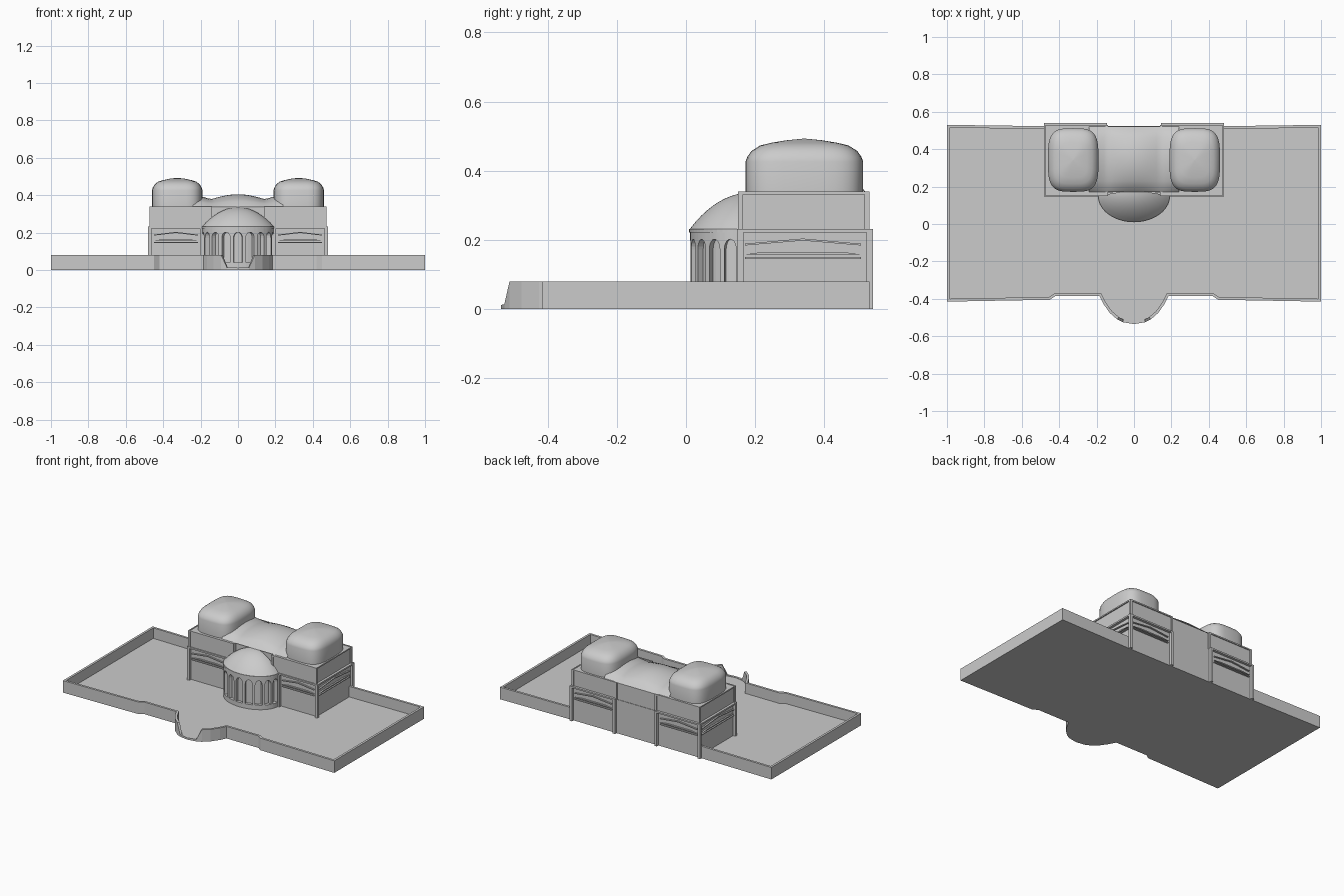
import bpy, bmesh
from math import sin, cos, pi, radians
from mathutils import Vector

if "Cube" in bpy.data.objects:
    bpy.data.objects.remove(bpy.data.objects["Cube"])


def mesh(name, verts, faces, smooth=False):
    me = bpy.data.meshes.new(name)
    me.from_pydata([tuple(v) for v in verts], [], faces)
    bm = bmesh.new()
    bm.from_mesh(me)
    bmesh.ops.remove_doubles(bm, verts=bm.verts, dist=1e-5)
    bmesh.ops.recalc_face_normals(bm, faces=bm.faces)
    bm.to_mesh(me)
    bm.free()
    ob = bpy.data.objects.new(name, me)
    bpy.context.collection.objects.link(ob)
    if smooth:
        bpy.context.view_layer.objects.active = ob
        ob.select_set(True)
        bpy.ops.object.shade_smooth_by_angle(angle=radians(35))
        ob.select_set(False)
    return ob


def prism(name, outline, offset):
    """Extrude a 3D outline along an offset vector."""
    n = len(outline)
    a = [Vector(p) for p in outline]
    b = [p + Vector(offset) for p in a]
    sides = [(i, (i + 1) % n, n + (i + 1) % n, n + i) for i in range(n)]
    return mesh(name, a + b, sides + [tuple(range(n)), tuple(range(n, 2 * n))])


def box(name, x0, x1, y0, y1, z0, z1):
    if x0 > x1:
        x0, x1 = x1, x0
    return prism(name, [(x0, y0, z0), (x1, y0, z0), (x1, y1, z0), (x0, y1, z0)], (0, 0, z1 - z0))


def loft(name, rings, closed=True, smooth=True, caps=False):
    n = len(rings[0])
    verts = [p for r in rings for p in r]
    faces = []
    for j in range(len(rings) - 1):
        for i in range(n if closed else n - 1):
            k = (i + 1) % n
            faces.append((j * n + i, j * n + k, (j + 1) * n + k, (j + 1) * n + i))
    if caps:
        faces += [tuple(range(n)), tuple(range(len(verts) - n, len(verts)))]
    return mesh(name, verts, faces, smooth)


# Courtyard outline (x, y, wall height), right half from the gate round to the back
half = [(0, -.535, .012), (.06, -.525, .014), (.09, -.51, .08), (.13, -.475, .08), (.165, -.425, .08),
        (.185, -.385, .08), (.42, -.385, .08), (.45, -.405, .08), (1, -.415, .08), (1, .53, .08),
        (.48, .523, .08), (0, .523, .08)]
loop = half + [(-x, y, h) for x, y, h in half[-2:0:-1]]
prism("courtyard_floor", [(x, y, 0) for x, y, h in loop], (0, 0, .01))

# Perimeter wall: mitred strip with lowered gate
n = len(loop)
sections = []
for i, (x, y, h) in enumerate(loop):
    p = Vector((x, y))
    d0 = (p - Vector(loop[i - 1][:2])).normalized()
    d1 = (Vector(loop[(i + 1) % n][:2]) - p).normalized()
    m = (Vector((-d0.y, d0.x)) + Vector((-d1.y, d1.x))).normalized()
    q = p + m * .015 / max(.5, m.dot(Vector((-d0.y, d0.x))))
    sections.append([(p.x, p.y, 0), (p.x, p.y, h), (q.x, q.y, h), (q.x, q.y, 0)])
loft("perimeter_wall", sections + sections[:1], smooth=False)

# Main lower body, recessed behind its frames
box("lower_body", -.464, .464, .166, .523, 0, .225)
box("upper_core", -.462, .462, .18, .52, .22, .335)


def framed(name, uaxis, u0, u1, face, out, z0, z1, t=.017, d=.014):
    """Raised rectangular frame on a facade; out is the outward sign."""
    a, b = sorted((face, face - out * d * 1.3))
    for tag, p0, p1, q0, q1 in (("post_a", u0, u0 + t, z0, z1), ("post_b", u1 - t, u1, z0, z1),
                                ("rail", u0, u1, z1 - t * .6, z1)):
        if uaxis == "x":
            box(name + "_" + tag, p0, p1, a, b, q0, q1)
        else:
            box(name + "_" + tag, a, b, p0, p1, q0, q1)


def mouldings(name, uaxis, u0, u1, face, out):
    """Two ledges and a shallow gabled hood on a panel."""
    c = (u0 + u1) / 2
    shapes = {"sill": [(u0, .145), (u1, .145), (u1, .150), (u0, .150)],
              "ledge": [(u0, .158), (u1, .158), (u1 - .05, .165), (u0 + .05, .165)],
              "hood": [(u0, .184), (c, .198), (u1, .184), (u1, .189), (c, .204), (u0, .189)]}
    for tag, pts in shapes.items():
        if uaxis == "x":
            prism(name + "_" + tag, [(u, face, z) for u, z in pts], (0, out * .010, 0))
        else:
            prism(name + "_" + tag, [(face, u, z) for u, z in pts], (out * .010, 0, 0))


# Wing facades, mirrored left and right
for s, side in ((-1, "left"), (1, "right")):
    fx = sorted((s * .185, s * .48))
    bx = sorted((s * .145, s * .48))
    framed(side + "_front_frame", "x", *fx, .148, -1, 0, .232)
    framed(side + "_back_frame", "x", *bx, .54, 1, 0, .232)
    framed(side + "_side_frame", "y", .148, .54, s * .481, s, 0, .232)
    mouldings(side + "_front", "x", *sorted((s * .215, s * .45)), .165, -1)
    mouldings(side + "_back", "x", *sorted((s * .18, s * .45)), .523, 1)
    mouldings(side + "_side", "y", .17, .505, s * .464, s)
    # Upper wing block with thin frames
    box(side + "_upper_wing", s * .14, s * .465, .156, .524, .225, .337)
    framed(side + "_upper_front", "x", *sorted((s * .14, s * .472)), .15, -1, .23, .34, .014, .006)
    framed(side + "_upper_back", "x", *sorted((s * .14, s * .472)), .53, 1, .23, .34, .014, .006)
    framed(side + "_upper_side", "y", .15, .53, s * .472, s, .23, .34, .014, .006)

    # Rounded-square dome
    rings = []
    for k, z in ((1, .33), (1, .426), (.97, .44), (.9, .457), (.75, .473), (.55, .481), (.3, .488), (.001, .493)):
        ring = []
        for i in range(40):
            a = 2 * pi * i / 40
            e = 2 / 3.6
            cx = abs(cos(a)) ** e * (1 if cos(a) >= 0 else -1)
            cy = abs(sin(a)) ** e * (1 if sin(a) >= 0 else -1)
            ring.append((s * .325 + .135 * k * cx, .342 + .17 * k * cy, z))
        rings.append(ring)
    loft(side + "_dome", rings, caps=True)

# Central saddle roof flowing up into both domes
grid = []
for j in range(13):
    t = j / 12
    row = []
    for i in range(25):
        x = -.24 + .48 * i / 24
        crest = .38 + .025 * cos(min(abs(x), .14) / .14 * pi / 2) + max(0, abs(x) - .15) * .3
        rise = sin(pi * t) ** .6 if 0 < j < 12 else 0
        row.append((x, .17 + .352 * t, .336 + (crest - .336) * rise))
    grid.append(row)
loft("saddle_roof", grid, closed=False)


# Apse arcade: half ellipse in plan
def plan(a, k=1.0, z=0.0):
    return (.19 * k * cos(a), .152 + .14 * k * sin(a), z)


def arc(name, k0, k1, z0, z1, steps=28):
    secs = []
    for i in range(steps + 1):
        a = pi + pi * i / steps
        secs.append([plan(a, k0, z0), plan(a, k1, z0), plan(a, k1, z1), plan(a, k0, z1)])
    loft(name, secs, smooth=False, caps=True)


arc("apse_base", .8, 1.0, 0, .04)
arc("apse_inner_wall", .80, .87, .03, .225)
arc("apse_cornice", .85, 1.02, .222, .232)
bays, steps = 9, 10
for b in range(bays):
    w = pi / bays
    mid = pi + w * (b + .5)
    r = w * .36
    # Pierced arch head
    secs = []
    for i in range(steps + 1):
        a = pi * i / steps
        ang = mid - r * cos(a)
        z = .172 + .030 * sin(a)
        secs.append([plan(ang, .85, z), plan(ang, 1, z), plan(ang, 1, .224), plan(ang, .85, .224)])
    loft("arch_%d" % b, secs, smooth=False, caps=True)
# Pillars between the arches
for b in range(bays + 1):
    w = pi / bays
    a0, a1 = pi + w * b - w * .14, pi + w * b + w * .14
    prism("apse_pillar_%d" % b, [plan(a0, .85, .03), plan(a0, 1, .03), plan(a1, 1, .03), plan(a1, .85, .03)],
          (0, 0, .194))

# Apse half dome leaning back against the centre wall
rings = []
for j in range(11):
    q = 1 - j / 10 * .999
    ring = []
    for i in range(33):
        p = plan(pi + pi * i / 32, 1.01)
        ring.append((p[0] * q, .182 + (p[1] - .182) * q, .231 + .105 * (1 - q * q) ** .95))
    rings.append(ring)
loft("apse_half_dome", rings, closed=False)
